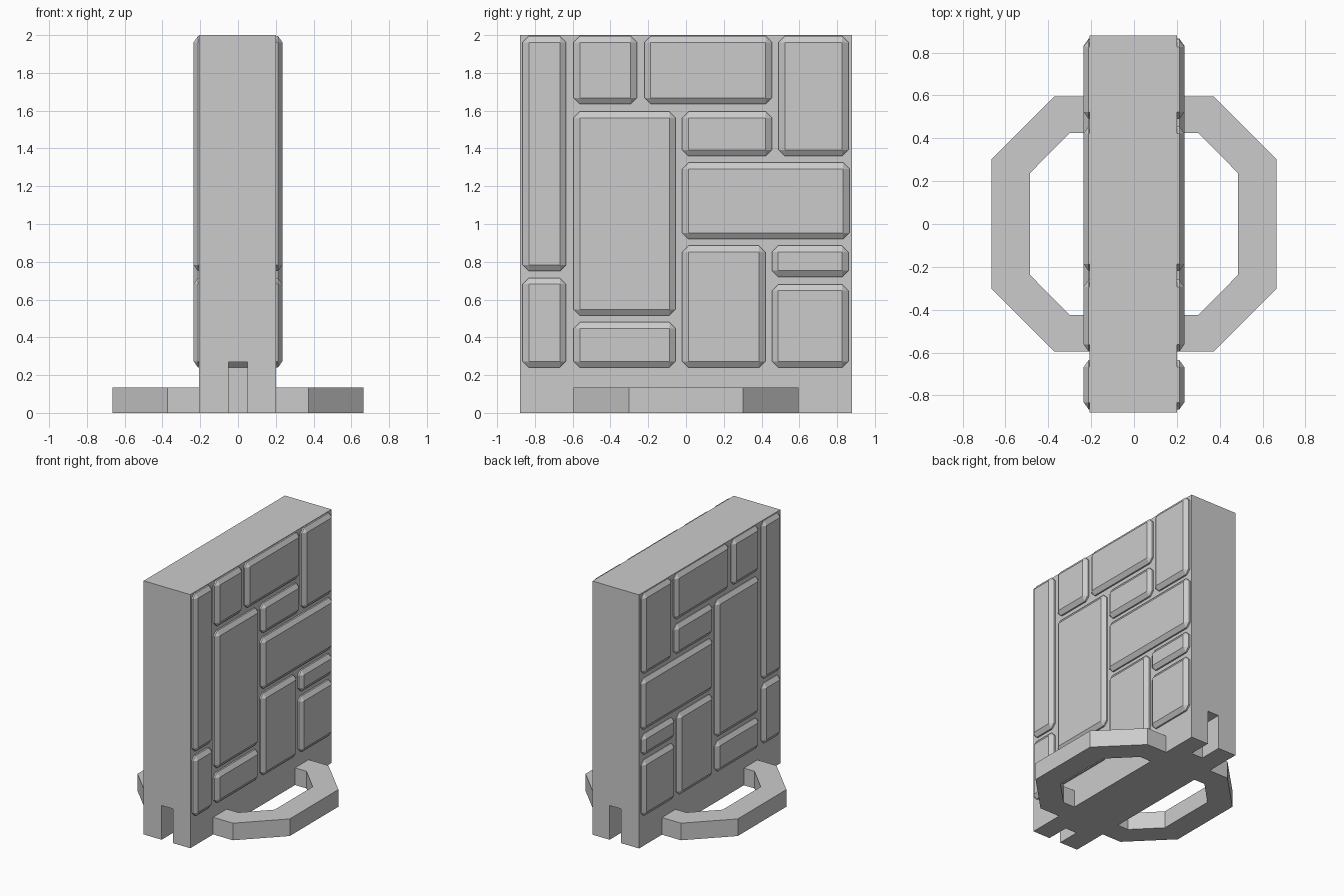
import bpy
import bmesh
from mathutils import Matrix

cube = bpy.data.objects.get("Cube")
if cube:
    bpy.data.objects.remove(cube, do_unlink=True)

GREY = (0.6, 0.6, 0.6, 1)
stone = bpy.data.materials.new("stone grey")
stone.use_nodes = True
stone.diffuse_color = GREY
stone.node_tree.nodes["Principled BSDF"].inputs["Base Color"].default_value = GREY


def finish(name, bm):
    """Turn a bmesh into a grey object."""
    bmesh.ops.recalc_face_normals(bm, faces=bm.faces)
    mesh = bpy.data.meshes.new(name)
    bm.to_mesh(mesh)
    bm.free()
    mesh.materials.append(stone)
    obj = bpy.data.objects.new(name, mesh)
    bpy.context.collection.objects.link(obj)
    return obj


def prism(name, points, offset):
    """Extrude a closed polygon along an offset."""
    bm = bmesh.new()
    face = bm.faces.new([bm.verts.new(p) for p in points])
    ext = bmesh.ops.extrude_face_region(bm, geom=[face])["geom"]
    verts = [v for v in ext if isinstance(v, bmesh.types.BMVert)]
    bmesh.ops.translate(bm, verts=verts, vec=offset)
    return finish(name, bm)


# Wall slab
HALF_LEN = 0.88
wall = prism("wall_slab",
             [(-0.207, -HALF_LEN, 0), (0.2, -HALF_LEN, 0),
              (0.2, HALF_LEN, 0), (-0.207, HALF_LEN, 0)], (0, 0, 2))

# Connector slots in both ends, with a chamfered inner roof edge
SLOT = [(0.7, -0.1), (0.7, 0.24), (0.73, 0.27), (1, 0.27), (1, -0.1)]
for end, side in (("front", -1), ("back", 1)):
    cutter = prism(end + "_slot_cutter",
                   [(-0.05, side * y, z) for y, z in SLOT], (0.1, 0, 0))
    cutter.hide_render = True
    cutter.hide_set(True)
    cut = wall.modifiers.new(end + " slot", "BOOLEAN")
    cut.object = cutter
    cut.operation = "DIFFERENCE"
    cut.solver = "EXACT"

# Chamfered stone blocks: y range, z range
BLOCKS = [
    (-0.865, -0.635, 0.75, 1.995), (-0.595, -0.26, 1.635, 1.995),
    (-0.22, 0.455, 1.635, 1.995), (0.49, 0.86, 1.36, 1.995),
    (-0.595, -0.055, 0.515, 1.595), (-0.02, 0.455, 1.36, 1.595),
    (-0.02, 0.865, 0.92, 1.325), (-0.02, 0.42, 0.24, 0.885),
    (0.455, 0.86, 0.72, 0.885), (0.455, 0.86, 0.24, 0.68),
    (-0.865, -0.635, 0.24, 0.715), (-0.595, -0.055, 0.24, 0.48),
]


def block(name, side, y0, y1, z0, z1):
    bm = bmesh.new()
    bmesh.ops.create_cube(bm, size=1)
    bmesh.ops.scale(bm, verts=bm.verts, vec=(0.12, y1 - y0, z1 - z0))
    bmesh.ops.bevel(bm, geom=list(bm.edges), offset=0.033, segments=1,
                    affect="EDGES")
    # Flatten the depth so the chamfer is shallower than it is wide
    bmesh.ops.scale(bm, verts=bm.verts, vec=(0.7, 1, 1))
    centre = (side * 0.193, (y0 + y1) / 2, (z0 + z1) / 2)
    bmesh.ops.transform(bm, verts=bm.verts, matrix=Matrix.Translation(centre))
    return finish(name, bm)


# Half-octagon foot, outer outline then inner outline
OUTER = [(0.15, 0.595), (0.373, 0.595), (0.664, 0.303)]
INNER = [(0.486, 0.237), (0.3, 0.425), (0.15, 0.425)]
half = OUTER + [(x, -y) for x, y in reversed(OUTER)]
hole = [(x, -y) for x, y in reversed(INNER)] + INNER

for label, side in (("left", 1), ("right", -1)):
    for i, ranges in enumerate(BLOCKS):
        block(f"{label}_stone_block_{i}", side, *ranges)
    prism(label + "_foot_ring",
          [(side * x, y, 0) for x, y in half + hole], (0, 0, 0.135))
